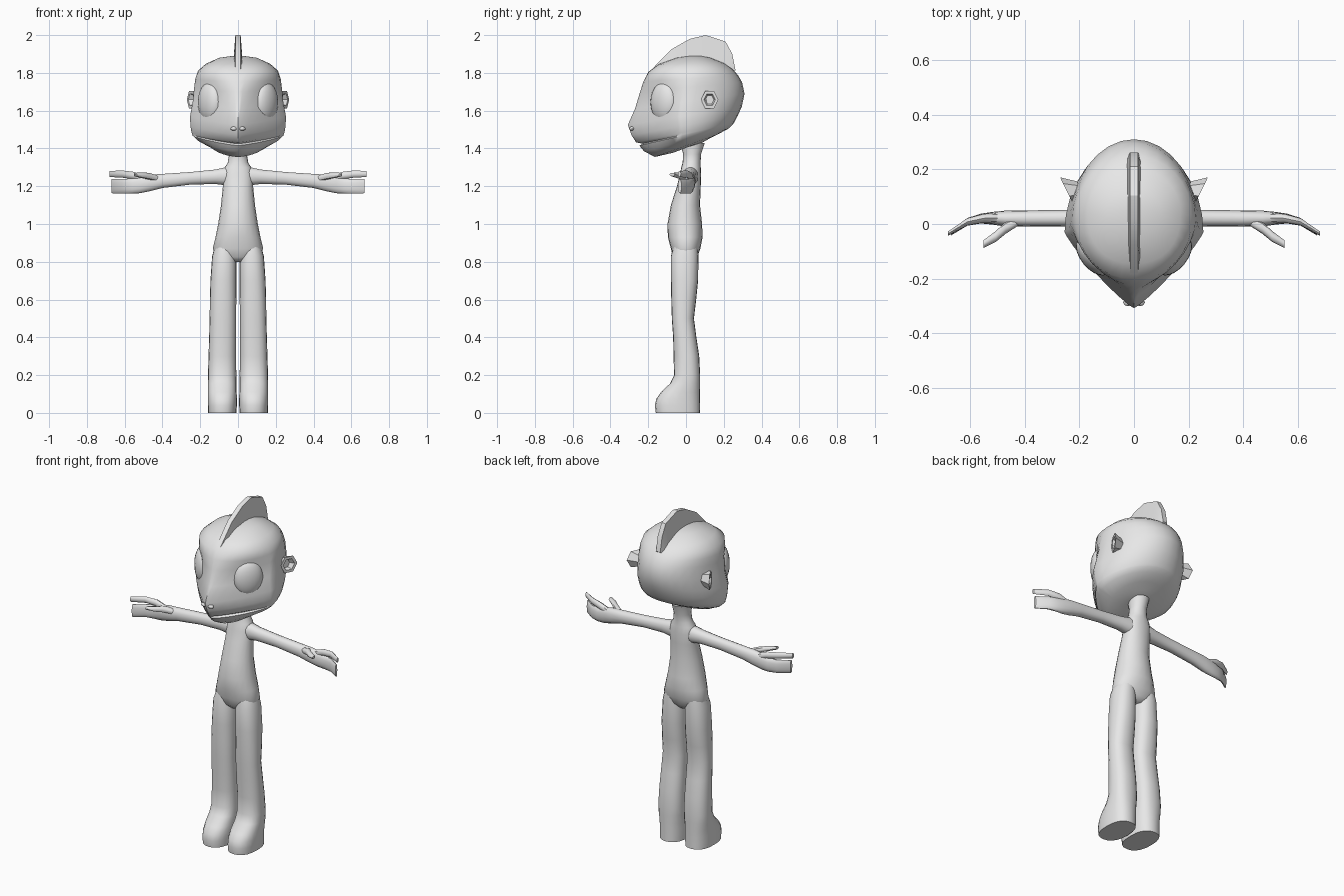
import bpy, math
from mathutils import Vector, Matrix

grey = bpy.data.materials.new("plain_grey")
grey.diffuse_color = (0.8, 0.8, 0.8, 1)


def finish(ob, mirror=False, angle=45):
    ob.data.materials.append(grey)
    if mirror:
        ob.modifiers.new("mirror", 'MIRROR').use_mirror_merge = False
    bpy.ops.object.select_all(action='DESELECT')
    ob.select_set(True)
    bpy.context.view_layer.objects.active = ob
    bpy.ops.object.shade_smooth_by_angle(angle=math.radians(angle))


def loft(name, rings, mirror=False, angle=45):
    """Skin a list of equal-length point rings and cap both ends."""
    n = len(rings[0])
    verts = [p for r in rings for p in r]
    faces = [(i * n + j, i * n + (j + 1) % n, (i + 1) * n + (j + 1) % n, (i + 1) * n + j)
             for i in range(len(rings) - 1) for j in range(n)]
    faces += [tuple(range(n))[::-1], tuple(range(len(verts) - n, len(verts)))]
    me = bpy.data.meshes.new(name)
    me.from_pydata(verts, [], faces)
    ob = bpy.data.objects.new(name, me)
    bpy.context.collection.objects.link(ob)
    bpy.context.view_layer.objects.active = ob
    ob.select_set(True)
    bpy.ops.object.mode_set(mode='EDIT')
    bpy.ops.mesh.select_all(action='SELECT')
    bpy.ops.mesh.normals_make_consistent(inside=False)
    bpy.ops.object.mode_set(mode='OBJECT')
    finish(ob, mirror, angle)
    return ob


def spow(v, e):
    return math.copysign(abs(v) ** e, v)


def oval(n, e=2.0):
    """Unit superellipse points."""
    return [(spow(math.cos(a), 2 / e), spow(math.sin(a), 2 / e))
            for a in (2 * math.pi * i / n for i in range(n))]


def level(z, yf, yb, x0, x1, e=2.0, n=20):
    """Horizontal ring from its front, back and side limits."""
    return [((x0 + x1) / 2 + (x1 - x0) / 2 * c, (yf + yb) / 2 + (yb - yf) / 2 * s, z)
            for c, s in oval(n, e)]


def limb(sections, n=14, e=2.0):
    """Rings across x: x, centre y, centre z, half depth, half height."""
    return [[(x, y + hy * c, z + hz * s) for c, s in oval(n, e)]
            for x, y, z, hy, hz in sections]


def head_ring(yf, zf, yb, zb, w, yc, e, n=32):
    """Tilted ring, round behind and tapering to the snout in front."""
    pts = []
    for i in range(n):
        a = 2 * math.pi * i / n
        c, s = math.cos(a), math.sin(a)
        if s >= 0:
            x, y = w * c, yc + (yb - yc) * s
        else:
            x, y = w * spow(c, 2 / e), yc + (yc - yf) * spow(s, 2 / e)
        pts.append((x, y, zf + (zb - zf) * (y - yf) / (yb - yf)))
    return pts


# Head: neck joint, chin, lower lip, mouth crease, upper lip, snout, brow, crown
loft("head", [head_ring(*r) for r in (
    (-.015, 1.40, .085, 1.43, .05, .035, 2),
    (-.065, 1.378, .12, 1.45, .085, .03, 2),
    (-.165, 1.355, .17, 1.475, .15, .02, 1.7),
    (-.222, 1.385, .225, 1.505, .215, 0, 1.4),
    (-.247, 1.415, .25, 1.53, .24, -.02, 1.25),
    (-.230, 1.425, .252, 1.533, .241, -.02, 1.2),
    (-.264, 1.432, .258, 1.542, .246, -.02, 1.2),
    (-.288, 1.47, .275, 1.575, .252, -.025, 1.15),
    (-.308, 1.525, .295, 1.62, .254, -.03, 1.15),
    (-.27, 1.61, .31, 1.69, .24, -.02, 1.17),
    (-.243, 1.70, .297, 1.75, .232, 0, 1.4),
    (-.225, 1.755, .277, 1.785, .226, .015, 1.75),
    (-.2, 1.805, .25, 1.818, .212, .03, 2.2),
    (-.145, 1.846, .205, 1.85, .17, .04, 2.3),
    (-.05, 1.88, .13, 1.88, .1, .04, 2),
    (.02, 1.89, .08, 1.89, .03, .05, 2))], angle=50)

# Crest: thin fin, narrower along its top edge
crest_line = [(-.2, 1.80), (-.077, 1.925), (.02, 1.98), (.105, 2.0),
              (.21, 1.965), (.245, 1.9), (.262, 1.815)]
crest_rings = []
for y, z in crest_line:
    lo = (y * .85 + .01, min(z - .01, 1.79))
    crest_rings.append([(-.03, *lo), (.03, *lo), (.014, y, z), (-.014, y, z)])
loft("crest", crest_rings, angle=30)

# Eyes: flattened ovals lying on the slanted cheeks
bpy.ops.mesh.primitive_uv_sphere_add(segments=20, ring_count=12, radius=1)
eye = bpy.context.object
eye.name = "eye"
eye.data.transform(Matrix.Translation((.15, -.118, 1.645))
                   @ Matrix.Rotation(math.radians(-39), 4, 'Z')
                   @ Matrix.Diagonal((.045, .083, .105, 1)))
finish(eye, True)

# Nostrils: small bumps at the tip of the snout
bpy.ops.mesh.primitive_uv_sphere_add(segments=8, ring_count=6, radius=1)
nostril = bpy.context.object
nostril.name = "nostril"
nostril.data.transform(Matrix.Translation((.022, -.287, 1.505))
                       @ Matrix.Diagonal((.018, .014, .011, 1)))
finish(nostril, True)


# Ears: six-sided cups flaring towards the back
def ear_ring(x, r, slant):
    return [(x + slant * r * c, .125 + r * .85 * c, 1.658 + r * s) for c, s in oval(6)]


loft("ear", [ear_ring(.2, .036, .2), ear_ring(.248, .054, .42),
             ear_ring(.248, .036, .42), ear_ring(.228, .026, .3)], True, 30)

# Torso with neck and hips
loft("torso", [level(z, yf, yb, -w, w, e) for z, yf, yb, w, e in (
    (.80, -.045, .04, .045, 2), (.825, -.07, .06, .11, 2.2), (.87, -.08, .076, .134, 2.2),
    (.93, -.096, .088, .119, 2.1), (1.0, -.098, .085, .105, 2), (1.1, -.08, .074, .09, 2),
    (1.2, -.048, .078, .08, 2.2), (1.26, -.033, .08, .079, 2.3), (1.3, -.025, .078, .07, 2.2),
    (1.325, -.018, .077, .054, 2), (1.37, -.015, .08, .047, 2), (1.43, -.03, .1, .055, 2))], angle=60)

# Legs running down into the feet
loft("leg", [level(z, yf, yb, x0, x1, e) for z, yf, yb, x0, x1, e in (
    (.9, -.06, .06, .02, .118, 2), (.83, -.08, .066, .008, .137, 2.2),
    (.7, -.08, .064, .008, .146, 2.3), (.6, -.078, .054, .009, .149, 2.3),
    (.5, -.075, .042, .01, .15, 2.3), (.4, -.068, .055, .01, .153, 2.3),
    (.3, -.066, .07, .01, .156, 2.3), (.2, -.063, .075, .009, .159, 2.4),
    (.155, -.085, .075, .008, .16, 2.4), (.11, -.132, .075, .007, .16, 2.4),
    (.075, -.157, .075, .006, .16, 2.4), (.04, -.165, .075, .006, .16, 2.4),
    (0, -.16, .075, .008, .158, 2.4))], True, 60)

# Arms ending in a mitten of joined fingers
loft("arm", limb(((.02, .025, 1.25, .04, .05), (.075, .023, 1.252, .04, .047),
                  (.12, .022, 1.25, .034, .039), (.25, .021, 1.242, .03, .034),
                  (.4, .02, 1.228, .03, .038), (.47, .02, 1.217, .029, .045),
                  (.52, .021, 1.208, .023, .046), (.56, .02, 1.201, .018, .041),
                  (.61, .008, 1.2, .014, .039), (.67, -.033, 1.2, .009, .038)), e=2.2), True)

# Upper finger and thumb
loft("upper_finger", limb(((.5, .022, 1.238, .018, .02), (.55, .021, 1.256, .016, .02),
                           (.61, .008, 1.264, .013, .019), (.68, -.035, 1.265, .008, .016)), 8), True)
loft("thumb", limb(((.42, .012, 1.24, .016, .015), (.47, -.014, 1.253, .022, .018),
                    (.505, -.045, 1.257, .02, .015), (.55, -.073, 1.262, .014, .009)), 8), True)
